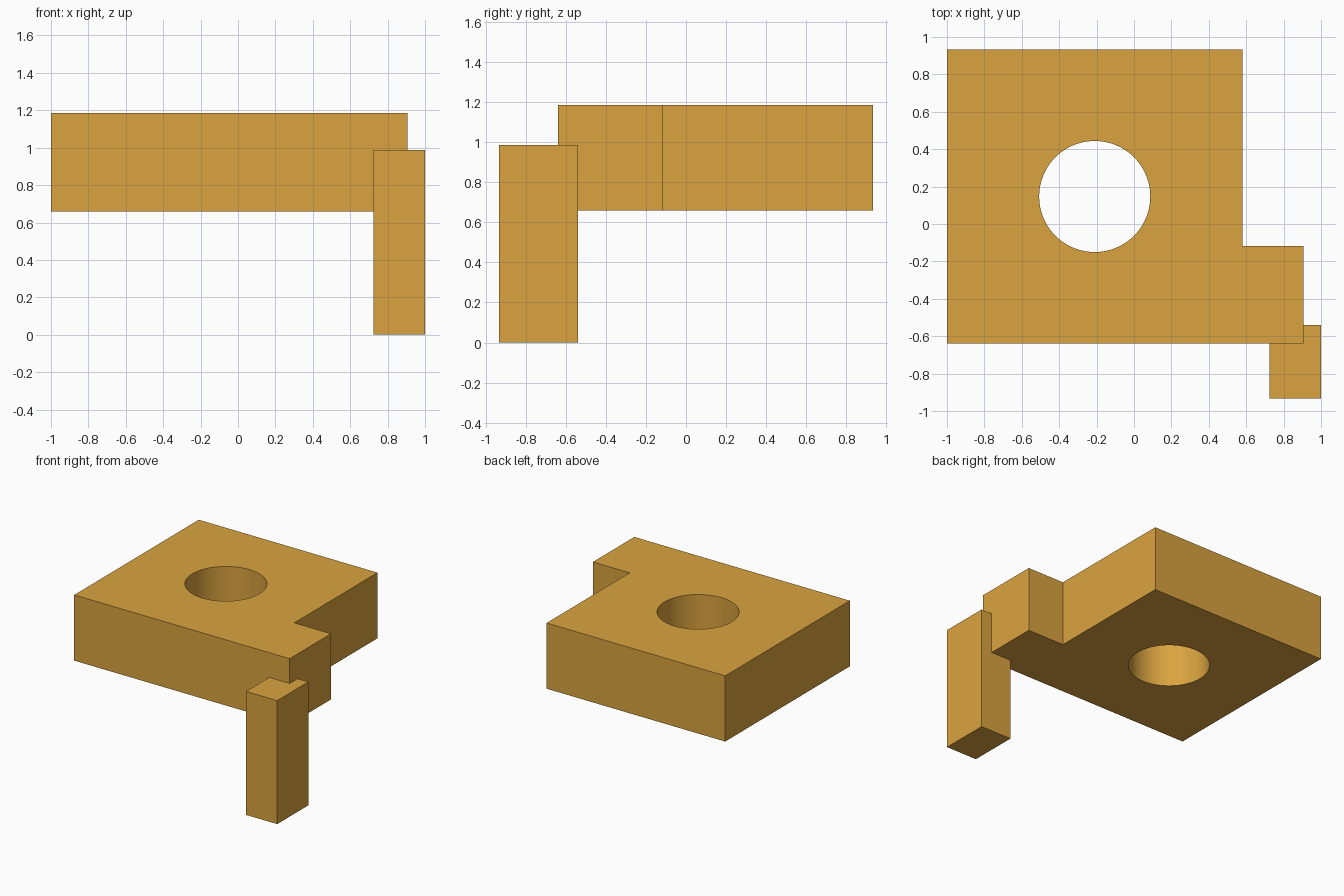
import bpy, bmesh

if "Cube" in bpy.data.objects:
    bpy.data.objects.remove(bpy.data.objects["Cube"])

mat = bpy.data.materials.new("ochre")
mat.diffuse_color = (0.7, 0.37, 0.05, 1)
mat.use_nodes = True
mat.node_tree.nodes["Principled BSDF"].inputs["Base Color"].default_value = mat.diffuse_color


def prism(name, outline, z0, z1):
    """Extrude a flat outline from z0 to z1."""
    bm = bmesh.new()
    face = bm.faces.new([bm.verts.new((x, y, z0)) for x, y in outline])
    top = bmesh.ops.extrude_face_region(bm, geom=[face])["geom"]
    bmesh.ops.translate(bm, vec=(0, 0, z1 - z0),
                        verts=[v for v in top if isinstance(v, bmesh.types.BMVert)])
    bmesh.ops.recalc_face_normals(bm, faces=bm.faces)
    mesh = bpy.data.meshes.new(name)
    bm.to_mesh(mesh)
    bm.free()
    mesh.materials.append(mat)
    obj = bpy.data.objects.new(name, mesh)
    bpy.context.collection.objects.link(obj)
    return obj


def boolean(obj, other, operation):
    """Apply a boolean and remove the helper."""
    other.hide_render = True
    mod = obj.modifiers.new(operation.lower(), "BOOLEAN")
    mod.operation, mod.object, mod.solver = operation, other, "EXACT"
    bpy.ops.object.select_all(action="DESELECT")
    bpy.context.view_layer.objects.active = obj
    obj.select_set(True)
    bpy.ops.object.modifier_apply(modifier=mod.name)
    bpy.data.objects.remove(other)


# Thick plate with a notched back right corner
plate = prism("bracket", [(-1, -0.64), (0.905, -0.64), (0.905, -0.117),
                          (0.58, -0.117), (0.58, 0.933), (-1, 0.933)], 0.66, 1.185)

# Leg merged into the front right corner
leg = prism("leg", [(0.725, -0.933), (1, -0.933), (1, -0.54), (0.725, -0.54)], 0, 0.987)
boolean(plate, leg, "UNION")

# Round through hole
bpy.ops.mesh.primitive_cylinder_add(vertices=96, radius=0.297, depth=1,
                                    location=(-0.21, 0.147, 0.92))
cutter = bpy.context.object
cutter.name = "hole_cutter"
cutter.data.materials.append(mat)
boolean(plate, cutter, "DIFFERENCE")

bpy.ops.object.shade_smooth_by_angle()
